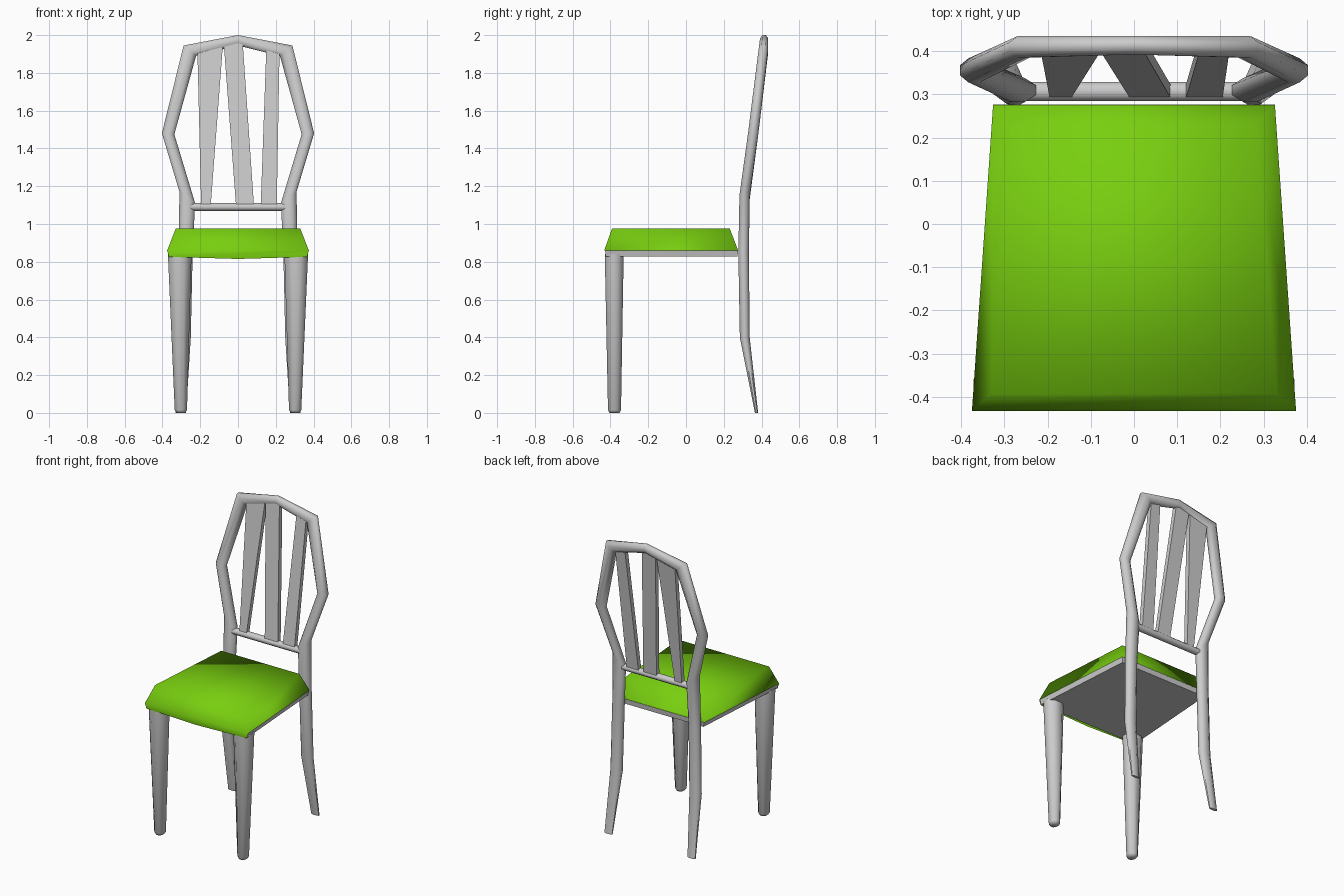
import bpy, bmesh
from math import sin, cos, pi, radians

cube = bpy.data.objects.get("Cube")
if cube:
    bpy.data.objects.remove(cube, do_unlink=True)


def material(name, color):
    m = bpy.data.materials.new(name)
    m.use_nodes = True
    m.diffuse_color = color
    m.node_tree.nodes["Principled BSDF"].inputs["Base Color"].default_value = color
    return m


grey = material("light grey", (0.6, 0.6, 0.6, 1))
green = material("lime green", (0.19, 0.62, 0.005, 1))


def finish(name, bm, mat, angle):
    """Turn a bmesh into a smooth-shaded object."""
    bmesh.ops.recalc_face_normals(bm, faces=bm.faces)
    mesh = bpy.data.meshes.new(name)
    bm.to_mesh(mesh)
    bm.free()
    mesh.materials.append(mat)
    obj = bpy.data.objects.new(name, mesh)
    bpy.context.collection.objects.link(obj)
    bpy.ops.object.select_all(action="DESELECT")
    obj.select_set(True)
    bpy.context.view_layer.objects.active = obj
    bpy.ops.object.shade_smooth_by_angle(angle=radians(angle))
    return obj


def bridge(bm, rings):
    """Skin consecutive vertex rings."""
    for a, b in zip(rings, rings[1:]):
        for i in range(len(a)):
            j = (i + 1) % len(a)
            bm.faces.new((a[i], a[j], b[j], b[i]))


def bar(name, sections, sides=8):
    """Loft a bar; each section is (outer xz, inner xz, front y, back y)."""
    bm = bmesh.new()
    rings = []
    for (ox, oz), (ix, iz), y0, y1 in sections:
        ring = []
        for k in range(sides):
            a = (2 * k + 1) * pi / sides
            u, v = cos(a) / cos(pi / sides) / 2, sin(a) / cos(pi / sides) / 2
            ring.append(bm.verts.new(((ox + ix) / 2 + (ox - ix) * u,
                                      (y0 + y1) / 2 + (y1 - y0) * v,
                                      (oz + iz) / 2 + (oz - iz) * u)))
        rings.append(ring)
    bridge(bm, rings)
    bm.faces.new(rings[0])
    bm.faces.new(rings[-1])
    return finish(name, bm, grey, 60 if sides > 4 else 35)


def outline(bm, front_x, back_x, front_y, back_y, z):
    """Four-cornered ring, wider at the front."""
    return [bm.verts.new(p) for p in ((-front_x, front_y, z), (front_x, front_y, z),
                                      (back_x, back_y, z), (-back_x, back_y, z))]


# Back frame: rear legs, posts and top rail in one continuous sweep
half = [
    ((0.33, 0.0), (0.275, 0.0), 0.365, 0.382),
    ((0.325, 0.40), (0.25, 0.40), 0.285, 0.337),
    ((0.315, 0.85), (0.24, 0.85), 0.277, 0.333),
    ((0.31, 1.17), (0.227, 1.11), 0.283, 0.337),
    ((0.403, 1.48), (0.337, 1.475), 0.328, 0.383),
    ((0.288, 1.945), (0.222, 1.89), 0.385, 0.435),
]
apex = [((0, 2.0), (0, 1.945), 0.392, 0.435)]
other = [((-o[0], o[1]), (-i[0], i[1]), a, b) for o, i, a, b in reversed(half)]
bar("back_frame", half + apex + other)

# Lower cross rail of the back
bar("back_cross_rail", [((x, 1.11), (x, 1.07), 0.285, 0.328) for x in (-0.25, 0.25)])

# Slats: left and right x at the bottom, then at the top
slats = {"right": (-0.195, -0.145, -0.215, -0.08),
         "middle": (-0.01, 0.085, -0.075, 0.025),
         "left": (0.12, 0.205, 0.15, 0.22)}
for side, (b0, b1, t0, t1) in slats.items():
    bar("back_slat_" + side, [
        ((b0, 1.09), (b1, 1.09), 0.292, 0.322),
        ((t0, 1.965 - 0.2 * abs(t0)), (t1, 1.965 - 0.2 * abs(t1)), 0.395, 0.425)], 4)

# Tapered front legs
for side, s in (("left", 1), ("right", -1)):
    bar("front_leg_" + side, [
        ((s * 0.325, 0.0), (s * 0.28, 0.0), -0.405, -0.352),
        ((s * 0.335, 0.015), (s * 0.27, 0.015), -0.413, -0.344),
        ((s * 0.371, 0.84), (s * 0.246, 0.84), -0.43, -0.33)])

# Seat base
bm = bmesh.new()
rings = [outline(bm, 0.366, 0.318, -0.426, 0.272, 0.828),
         outline(bm, 0.373, 0.324, -0.428, 0.276, 0.862)]
bridge(bm, rings)
for r in rings:
    bm.faces.new(r)
finish("seat_base", bm, grey, 40)

# Cushion with a front lip that covers the edge of the base
bm = bmesh.new()
low = outline(bm, 0.375, 0.326, -0.433, 0.276, 0.86)
top = outline(bm, 0.33, 0.285, -0.392, 0.232, 0.975)
bridge(bm, [low, top])
bm.faces.new(top)
lip = [bm.verts.new((x, -0.43, z)) for x, z in ((0.366, 0.826), (0, 0.815), (-0.366, 0.826))]
bm.faces.new([low[0], low[1]] + lip)
finish("seat_cushion", bm, green, 180)
